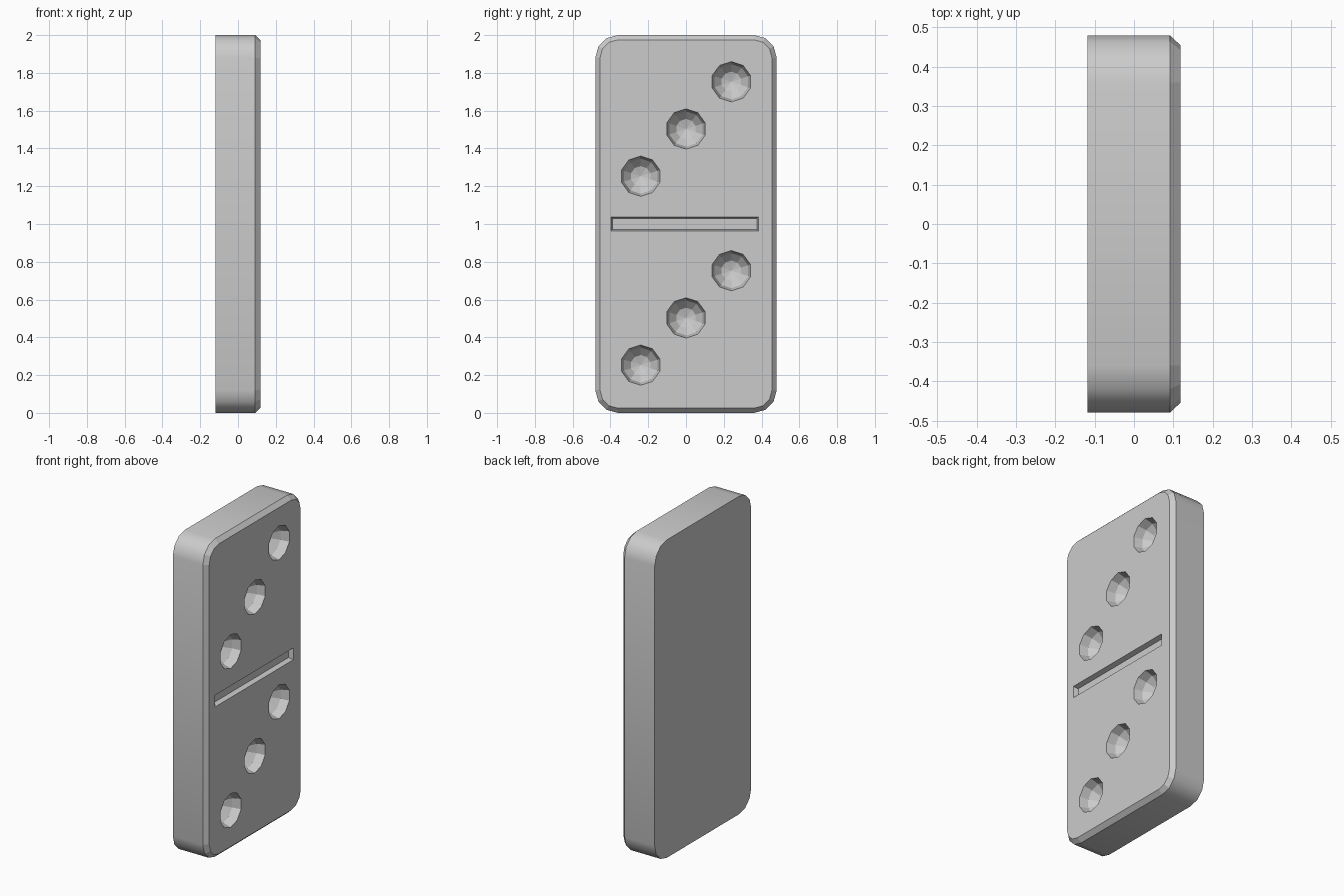
import bpy, bmesh, math
from mathutils import Matrix, Vector

if "Cube" in bpy.data.objects:
    bpy.data.objects.remove(bpy.data.objects["Cube"])

X_BACK, X_EDGE, X_FACE = -0.118, 0.091, 0.118
HALF_Y, HEIGHT, RADIUS, CHAMFER = 0.48, 2.0, 0.12, 0.025


def make_object(name, bm):
    bmesh.ops.recalc_face_normals(bm, faces=bm.faces)
    mesh = bpy.data.meshes.new(name)
    bm.to_mesh(mesh)
    bm.free()
    ob = bpy.data.objects.new(name, mesh)
    bpy.context.collection.objects.link(ob)
    return ob


def outline(bm, x, inset):
    """Rounded rectangle in the YZ plane, three segments per corner."""
    r = RADIUS - inset
    cy, cz = HALF_Y - RADIUS, HEIGHT / 2 - RADIUS
    verts = []
    for i, (sy, sz) in enumerate([(1, 1), (-1, 1), (-1, -1), (1, -1)]):
        for k in range(4):
            a = math.radians(90 * i + 30 * k)
            verts.append(bm.verts.new((x, sy * cy + r * math.cos(a),
                                       HEIGHT / 2 + sz * cz + r * math.sin(a))))
    return verts


# Tile body: rounded slab with a chamfered front rim
bm = bmesh.new()
rings = [outline(bm, X_BACK, 0), outline(bm, X_EDGE, 0), outline(bm, X_FACE, CHAMFER)]
bm.faces.new(rings[0])
bm.faces.new(rings[-1])
for step, (a, b) in enumerate(zip(rings, rings[1:])):
    for i in range(len(a)):
        j = (i + 1) % len(a)
        bm.faces.new((a[i], a[j], b[j], b[i])).smooth = step == 0
tile = make_object("tile_body", bm)

# Pips: ten-sided hemispherical hollows, three on each half
bm = bmesh.new()
turn = Matrix.Rotation(math.pi / 2, 4, 'X') @ Matrix.Rotation(math.pi / 2, 4, 'Y')
for base in (0, 1):
    for y, z in [(-0.24, 0.253), (0, 0.503), (0.24, 0.753)]:
        place = Matrix.Translation((X_FACE + 0.001, y, base + z))
        bmesh.ops.create_uvsphere(bm, u_segments=10, v_segments=6, radius=0.107,
                                  matrix=place @ turn)
pips = make_object("pip_cutter", bm)

# Groove: shallow bar with slightly tapered walls
bm = bmesh.new()
depth, taper = 0.03, 0.008
for v in bmesh.ops.create_cube(bm, size=2)["verts"]:
    grow = taper if v.co.x > 0 else -taper
    v.co = Vector((X_FACE + v.co.x * depth,
                   -0.007 + v.co.y * (0.39 + grow),
                   1.0 + v.co.z * (0.037 + grow)))
groove = make_object("groove_cutter", bm)

# Carve the hollows and bake the result
for cutter in (pips, groove):
    mod = tile.modifiers.new("carve", 'BOOLEAN')
    mod.operation, mod.solver, mod.object = 'DIFFERENCE', 'EXACT', cutter
    cutter.hide_render = True
bpy.context.view_layer.update()
graph = bpy.context.evaluated_depsgraph_get()
carved = bpy.data.meshes.new_from_object(tile.evaluated_get(graph))
tile.modifiers.clear()
tile.data = carved
for cutter in (pips, groove):
    bpy.data.objects.remove(cutter)
